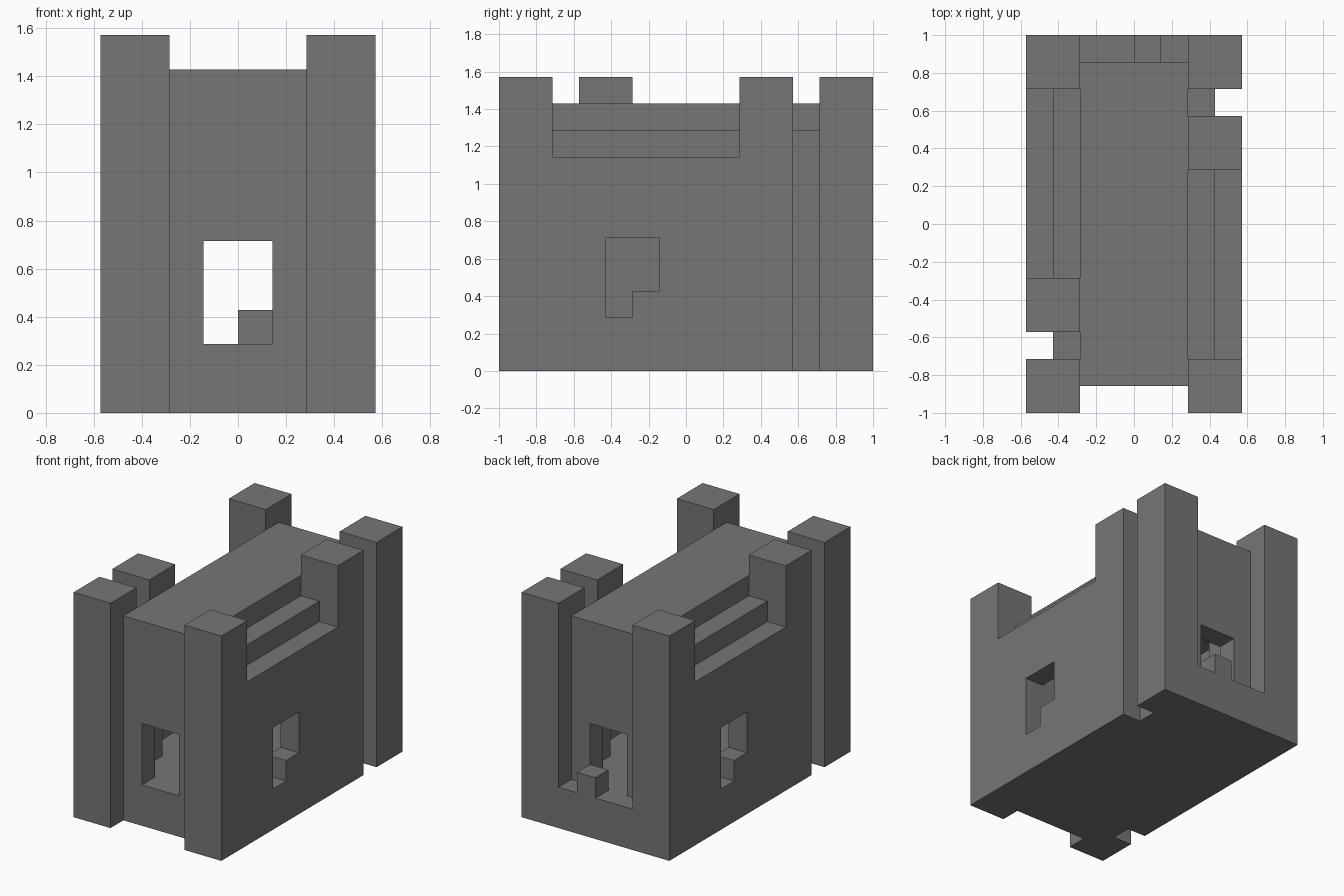
import bpy
import bmesh
from mathutils import Matrix, Vector

U = 1 / 7  # one block of the building grid

if "Cube" in bpy.data.objects:
    bpy.data.objects.remove(bpy.data.objects["Cube"], do_unlink=True)

stone = bpy.data.materials.new("grey_stone")
stone.use_nodes = True
GREY = (0.18, 0.18, 0.18, 1)
stone.diffuse_color = GREY
stone.node_tree.nodes["Principled BSDF"].inputs["Base Color"].default_value = GREY


def block(name, x, y, z, turn=1):
    """Box from (low, high) grid ranges; turn=-1 spins it half way round z."""
    low = Vector((x[0], y[0], z[0]))
    high = Vector((x[1], y[1], z[1]))
    size, mid = (high - low) * U, (high + low) * U / 2
    mid.x *= turn
    mid.y *= turn
    bm = bmesh.new()
    bmesh.ops.create_cube(bm, size=1, matrix=Matrix.Translation(mid) @ Matrix.Diagonal(size).to_4x4())
    mesh = bpy.data.meshes.new(name)
    bm.to_mesh(mesh)
    bm.free()
    mesh.materials.append(stone)
    obj = bpy.data.objects.new(name, mesh)
    bpy.context.collection.objects.link(obj)
    return obj


def carve(obj, *cutters):
    """Subtract the cutters and bake the result."""
    for cutter in cutters:
        cutter.hide_render = True
        mod = obj.modifiers.new("opening", 'BOOLEAN')
        mod.operation = 'DIFFERENCE'
        mod.solver = 'EXACT'
        mod.object = cutter
        bpy.context.view_layer.objects.active = obj
        bpy.ops.object.modifier_apply(modifier=mod.name)


# Cutters for the hollow inside and the openings
hall_space = block("hall_space_cutter", (-3, 3), (-5, 5), (2, 7))
side_space = block("side_space_cutter", (-3, 3), (-3, 3), (2, 7))
doorway = block("doorway_cutter", (-1, 1), (-8, 8), (2, 5))
cutters = [hall_space, side_space, doorway]

# Central hall with a doorway at each end
hall = block("hall", (-2, 2), (-6, 6), (0, 10))
carve(hall, hall_space, doorway)

# Doorstep and single block behind the hall
block("back_step", (-2, 2), (6, 7), (0, 2))
block("back_step_block", (0, 1), (6, 7), (2, 3))

# The two long sides are the same, turned half way round
for side, t in (("left", 1), ("right", -1)):
    window = block(side + "_window_cutter", (2.5, 4.5), (-3, -1), (2, 5), t)
    cutters.append(window)

    wall = block(side + "_wall", (2, 4), (-5, 2), (0, 8), t)
    carve(wall, side_space, window)
    block(side + "_window_sill", (3, 4), (-2, -1), (2, 3), t)
    block(side + "_parapet", (2, 3), (-5, 2), (8, 9), t)

    mid_tower = block(side + "_middle_tower", (2, 4), (2, 4), (0, 11), t)
    carve(mid_tower, side_space)
    block(side + "_recessed_wall", (2, 3), (4, 5), (0, 9), t)
    block(side + "_near_corner_tower", (2, 4), (-7, -5), (0, 11), t)
    block(side + "_far_corner_tower", (2, 4), (5, 7), (0, 11), t)

for cutter in cutters:
    bpy.data.objects.remove(cutter, do_unlink=True)
